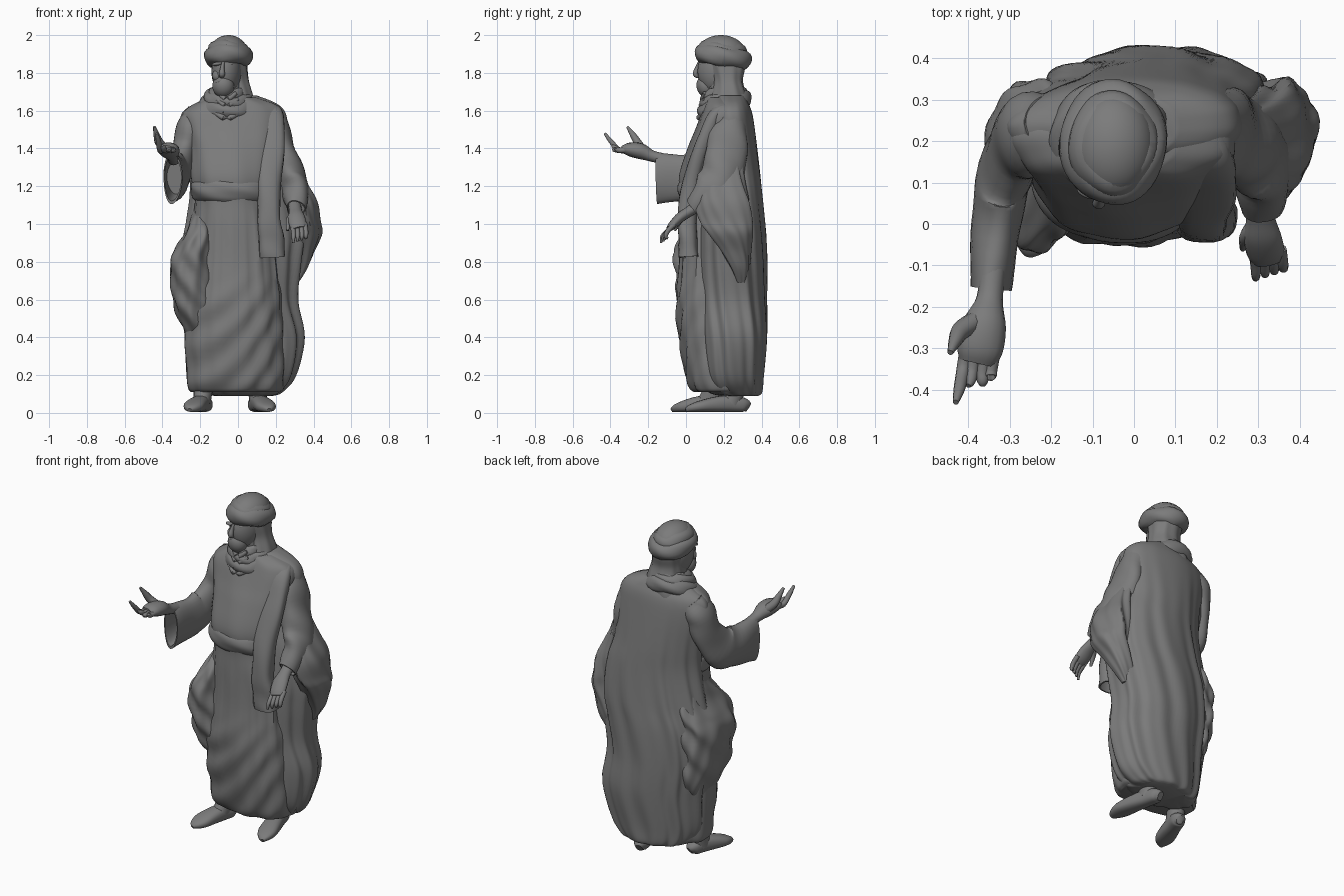
import bpy, bmesh
from math import sin, cos, pi, radians, copysign
from mathutils import Vector
from mathutils.bvhtree import BVHTree

grey = bpy.data.materials.new("dark_grey")
grey.diffuse_color = (.2, .2, .2, 1)


def finish(name, bm):
    bmesh.ops.recalc_face_normals(bm, faces=bm.faces)
    me = bpy.data.meshes.new(name)
    bm.to_mesh(me)
    bm.free()
    me.shade_smooth()
    me.set_sharp_from_angle(angle=radians(45))
    me.materials.append(grey)
    ob = bpy.data.objects.new(name, me)
    bpy.context.collection.objects.link(ob)
    return ob


def spline(rows, n):
    """Catmull-Rom interpolation of tuples."""
    p = [rows[0]] + list(rows) + [rows[-1]]
    out = []
    for i in range(1, len(p) - 2):
        for t in (k / n for k in range(n)):
            out.append([.5 * (2 * b + (c - a) * t + (2 * a - 5 * b + 4 * c - d) * t * t
                              + (3 * b - a - 3 * c + d) * t ** 3)
                        for a, b, c, d in zip(p[i - 1], p[i], p[i + 1], p[i + 2])])
    return out + [list(rows[-1])]


def skin(name, rings):
    bm = bmesh.new()
    vs = [[bm.verts.new(v) for v in r] for r in rings]
    m = len(vs[0])
    for a, b in zip(vs, vs[1:]):
        for j in range(m):
            bm.faces.new((a[j], a[(j + 1) % m], b[(j + 1) % m], b[j]))
    bm.faces.new(vs[0])
    bm.faces.new(vs[-1])
    return finish(name, bm)


def oval(seg, e):
    for t in (2 * pi * j / seg for j in range(seg)):
        c, s = cos(t), sin(t)
        yield t, copysign(abs(c) ** e, c), copysign(abs(s) ** e, s)


def loft(name, rows, fold, seg=72, n=6, e=.88):
    """Stacked sections: z, x min, x max, y min, y max."""
    rings = []
    for z, x0, x1, y0, y1 in spline(rows, n):
        w, h = (x1 - x0) / 2, (y1 - y0) / 2
        rings.append([])
        for t, c, s in oval(seg, e):
            k = 1 + fold(t, z, c * w)
            rings[-1].append(Vector(((x0 + x1) / 2 + c * k * w, (y0 + y1) / 2 + s * k * h, z)))
    return skin(name, rings)


def tube(name, rows, seg=20, n=5, e=1, hollow=False, ripple=0):
    """Path points: x, y, z, half width along x, half depth."""
    pts = spline(rows, n)
    rings = []
    for i, p in enumerate(pts):
        tan = (Vector(pts[min(i + 1, len(pts) - 1)][:3]) - Vector(pts[max(i - 1, 0)][:3])).normalized()
        side = Vector((1, 0, 0))
        side = (side - tan * side.dot(tan)).normalized()
        up = tan.cross(side)
        rings.append([])
        for t, c, s in oval(seg, e):
            k = 1 + ripple * sin(3 * t + i * .55) + ripple * .6 * sin(i * 1.1 + t)
            rings[-1].append(Vector(p[:3]) + side * c * p[3] * k + up * s * p[4] * k)
    if hollow:
        for src, f in ((rings[-1], .88), (rings[-6], .75)):
            mid = sum(src, Vector()) / seg
            rings.append([mid + (v - mid) * f for v in src])
    return skin(name, rings)


def blob(name, loc, rad, rot=(0, 0, 0)):
    bm = bmesh.new()
    bmesh.ops.create_uvsphere(bm, u_segments=28, v_segments=16, radius=1)
    ob = finish(name, bm)
    ob.location, ob.scale, ob.rotation_euler = loc, rad, rot
    return ob


def roll(name, loc, rx, ry, r, rot, wrap=0):
    """Cloth roll looping round the head or neck."""
    rings = []
    for a in (2 * pi * i / 48 for i in range(49)):
        ks = [(c, s, r * (1 + wrap * sin(3 * b + 4 * a))) for b, c, s in oval(16, 1)]
        rings.append([Vector((cos(a) * (rx + k * c), sin(a) * (ry + k * c), k * s * 1.1)) for c, s, k in ks])
    ob = skin(name, rings)
    ob.location, ob.rotation_euler = loc, rot


# Robe: gathers below the belt, slanting curved folds lower down
def robe_fold(t, z, x):
    front, corner = max(0, -sin(t)), max(0, -sin(2 * t)) * (sin(t) > 0)
    low, high = min(1, max(0, (.75 - z) * 4)), min(1, max(0, (1.15 - z) * 5))
    return (low * .045 * front * sin(32 * (z - .5 * x - 2 * (x + .12) ** 2)) + high * .014 * sin(13 * t + 3 * z)
            + high * (1 - low) * .02 * sin(22 * t) + (1 - high) * .014 * sin(9 * t + 7 * z) - .12 * corner)


robe = loft("robe", [
    (.11, -.25, .22, .05, .34), (.13, -.265, .24, .025, .36), (.2, -.275, .25, .0, .37),
    (.4, -.285, .25, -.035, .38), (.6, -.28, .24, -.05, .38), (.8, -.255, .22, -.035, .38),
    (1, -.24, .2, -.03, .38), (1.13, -.23, .18, -.025, .37), (1.25, -.25, .19, -.035, .36),
    (1.4, -.26, .22, .01, .36), (1.5, -.28, .24, .05, .35), (1.58, -.29, .245, .08, .34),
    (1.63, -.24, .21, .1, .325), (1.67, -.15, .1, .12, .3)], robe_fold)
# Belt sash
loft("belt_sash", [(1.12, -.22, .17, -.02, .32), (1.14, -.24, .18, -.035, .33), (1.175, -.25, .185, -.045, .33),
                   (1.21, -.248, .185, -.04, .33), (1.235, -.23, .17, -.025, .32)],
     lambda t, z, x: .014 * sin(5 * t + 60 * z), n=4)


# Cloak falling from the shoulders down the back, rounder on one side
def cloak_fold(t, z, x):
    w = min(1, max(.1, (1.6 - z) * 1.5))
    corner = max(0, -sin(2 * t)) * (sin(t) > 0)
    return w * (.028 * sin(10 * t + 6 * z) + .018 * sin(17 * t + 9 * z + 1)) - .13 * corner


cloak = loft("cloak", [
    (.09, -.12, .18, .2, .38), (.11, -.2, .23, .12, .4), (.2, -.25, .3, .08, .41),
    (.4, -.27, .345, .07, .43), (.6, -.31, .315, .06, .425), (.8, -.315, .34, .06, .425),
    (.95, -.28, .36, .07, .42), (1.15, -.25, .33, .08, .405), (1.3, -.26, .28, .1, .39),
    (1.5, -.305, .265, .12, .365), (1.59, -.295, .25, .13, .35), (1.64, -.22, .2, .15, .33),
    (1.68, -.14, .1, .16, .31)], cloak_fold, seg=110)
# Cloak gathered round the hip
hip = loft("hip_wrap", [
    (.38, -.26, -.16, .1, .28), (.45, -.29, -.14, .03, .32), (.55, -.335, -.12, -.02, .335),
    (.66, -.352, -.12, -.045, .34), (.8, -.358, -.13, -.06, .34), (.88, -.325, -.13, -.055, .34),
    (.96, -.275, -.13, -.02, .33), (1.04, -.245, -.14, .06, .3), (1.1, -.225, -.16, .12, .26)],
    lambda t, z, x: .05 * sin(5 * t + 34 * z) + .025 * sin(9 * t - 14 * z), e=.92)
# Shawl end hanging in front of the shoulder
tube("front_shawl", [(.13, .24, 1.615, .06, .03), (.16, .16, 1.59, .075, .03), (.18, .1, 1.45, .07, .04),
                     (.165, .035, 1.25, .065, .045), (.165, .005, 1.05, .06, .05), (.175, .01, .92, .067, .05),
                     (.18, .015, .825, .07, .052)], e=.75, ripple=.04, hollow=True)

# Sleeves and the hanging cuff
arm_r = tube("raised_sleeve", [
    (-.2, .24, 1.57, .08, .07), (-.25, .22, 1.5, .08, .1), (-.285, .19, 1.38, .062, .1),
    (-.315, .11, 1.275, .065, .12), (-.33, .0, 1.25, .06, .12),
    (-.347, -.155, 1.245, .05, .135)], seg=28, hollow=True, ripple=.04)
arm_l = tube("lowered_sleeve", [
    (.16, .24, 1.57, .08, .07), (.2, .23, 1.5, .075, .1), (.24, .21, 1.37, .07, .11),
    (.285, .18, 1.24, .075, .11), (.31, .12, 1.15, .07, .095), (.305, .04, 1.08, .05, .06)],
    seg=28, hollow=True, ripple=.06)
cuff = loft("hanging_cuff", [
    (1.34, .23, .3, .15, .29), (1.22, .25, .365, .09, .31), (1.12, .26, .415, .06, .335),
    (1.02, .27, .43, .08, .345), (.95, .28, .44, .12, .345), (.86, .27, .405, .18, .34),
    (.77, .26, .37, .23, .335), (.69, .26, .32, .265, .315)],
    lambda t, z, x: .06 * sin(5 * t + 14 * z) + .04 * sin(9 * t + 20 * z), seg=48)

# Raised hand, palm up
tube("raised_hand", [(-.34, -.1, 1.34, .032, .03), (-.348, -.18, 1.36, .032, .03), (-.36, -.24, 1.385, .052, .042),
                     (-.372, -.3, 1.395, .056, .036), (-.38, -.335, 1.395, .042, .02)], seg=16)
for i, (bx, tx, ty, tz) in enumerate([(-.412, -.43, -.43, 1.48), (-.39, -.4, -.39, 1.415),
                                      (-.365, -.365, -.39, 1.39), (-.345, -.345, -.37, 1.4)]):
    tube(f"raised_finger_{i + 1}", [(bx + .01, -.29, 1.395, .017, .016), (bx, -.35, 1.39, .016, .015),
                                    ((bx + tx) / 2, (ty - .365) / 2, (tz + 1.395) / 2, .014, .013),
                                    (tx, ty, tz, .007, .007)], seg=10)
tube("raised_thumb", [(-.375, -.23, 1.39, .025, .025), (-.415, -.255, 1.43, .024, .022),
                      (-.43, -.28, 1.47, .017, .017), (-.443, -.31, 1.515, .007, .007)], seg=10)
# Lowered hand
tube("lowered_hand", [(.3, .07, 1.1, .034, .032), (.305, .015, 1.065, .035, .028), (.31, -.03, 1.035, .045, .027),
                      (.318, -.07, .995, .046, .023), (.325, -.09, .975, .036, .016)], seg=16)
for i in range(4):
    x = .288 + i * .022
    tube(f"lowered_finger_{i + 1}", [(x, -.06, 1.0, .014, .014), (x + .005, -.095, .965, .013, .013),
                                     (x + .006, -.125 + .006 * i, .935, .011, .011),
                                     (x + .004, -.132 + .012 * i, .9 + .008 * i, .006, .006)], seg=10)
tube("lowered_thumb", [(.29, .0, 1.05, .018, .018), (.27, -.03, 1.02, .016, .016), (.262, -.06, .965, .007, .007)],
     seg=10)

# Head, face and beard
tube("neck", [(-.05, .2, 1.58, .085, .09), (-.055, .19, 1.82, .065, .075)])
head = blob("head", (-.06, .172, 1.81), (.08, .112, .13), (0, 0, -.15))
blob("beard", (-.078, .11, 1.73), (.058, .054, .062), (.3, 0, -.15))
tube("nose", [(-.078, .075, 1.855, .008, .012), (-.083, .062, 1.825, .011, .014), (-.085, .05, 1.793, .016, .014),
              (-.084, .07, 1.778, .01, .008)], seg=12)
for s in (-1, 1):
    blob(f"brow_{s}", (-.081 + s * .03, .08 + s * .004, 1.848), (.028, .014, .01), (0, s * .15, s * .25 - .1))
    blob(f"cheek_{s}", (-.078 + s * .033, .1, 1.785), (.026, .025, .03))
    blob(f"moustache_{s}", (-.082 + s * .018, .075, 1.756), (.024, .012, .01), (0, s * .45, s * .3))

# Turban
crown = blob("turban_crown", (-.05, .19, 1.91), (.1, .126, .09), (-.06, 0, 0))
roll("turban_band", (-.05, .197, 1.886), .083, .106, .047, (-.17, 0, 0), .06)
roll("turban_wrap", (-.05, .193, 1.915), .062, .082, .047, (-.1, .1, 0), .06)
# Turban tail and wide neck scarf
tail = loft("turban_tail", [(1.59, -.185, .095, .09, .34), (1.64, -.17, .09, .11, .335), (1.7, -.13, .075, .135, .315),
                            (1.76, -.12, .058, .145, .3), (1.82, -.125, .05, .13, .31), (1.87, -.13, .045, .12, .31)],
            lambda t, z, x: .025 * sin(9 * t + 10 * z), seg=48)
roll("scarf_lower", (-.05, .205, 1.63), .115, .11, .04, (.33, 0, 0), .1)
roll("scarf_middle", (-.052, .2, 1.665), .095, .095, .034, (.27, .06, 0), .12)
roll("scarf_upper", (-.055, .195, 1.695), .073, .083, .026, (.2, -.06, 0), .14)
for i in range(4):
    z = 1.56 + i * .033
    tube(f"scarf_fold_{i + 1}", [(-.13 + i * .01, .1, z + .035, .01, .01), (-.06, .066 + i * .007, z, .016, .016),
                                 (.02 - i * .01, .1, z + .035, .01, .01)], seg=10)

# Feet
for name, heel, toe in (("right_foot", (-.165, .2), (-.255, -.075)), ("left_foot", (.085, .33), (.165, .0))):
    h, d = Vector(heel), Vector(toe) - Vector(heel)
    foot = tube(name, [(h.x + d.x * f, h.y + d.y * f, t + .004, w, t) for f, w, t in (
        (0, .02, .025), (.08, .04, .038), (.3, .045, .045), (.55, .052, .04), (.78, .054, .03),
        (.93, .036, .02), (1, .012, .01))], e=.8)
    for v in foot.data.vertices:
        v.co.z = max(0, v.co.z)
    a = h + d * .22
    tube(name.replace("foot", "ankle"), [(a.x, a.y, .2, .055, .055), (a.x, a.y, .12, .05, .052),
                                         (a.x + d.x * .08, a.y + d.y * .08, .05, .045, .06)])

# Remove faces buried inside the larger closed parts
bpy.context.view_layer.update()
trees = [(o, BVHTree.FromPolygons([o.matrix_world @ v.co for v in o.data.vertices],
                                  [p.vertices[:] for p in o.data.polygons]))
         for o in (robe, cloak, hip, arm_r, arm_l, cuff, head, crown, tail)]


def buried(p, tree, ray=Vector((.31, .17, .93)).normalized()):
    hits = 0
    while (loc := tree.ray_cast(p, ray)[0]) is not None:
        hits, p = hits + 1, loc + ray * 1e-4
    return hits % 2 == 1


for ob in list(bpy.context.collection.objects):
    bm = bmesh.new()
    bm.from_mesh(ob.data)
    inside = {v for v in bm.verts if any(o != ob and buried(ob.matrix_world @ v.co, t) for o, t in trees)}
    bmesh.ops.delete(bm, geom=[f for f in bm.faces if len(f.verts) < 5 and inside.issuperset(f.verts)], context='FACES')
    bm.to_mesh(ob.data)
    bm.free()
